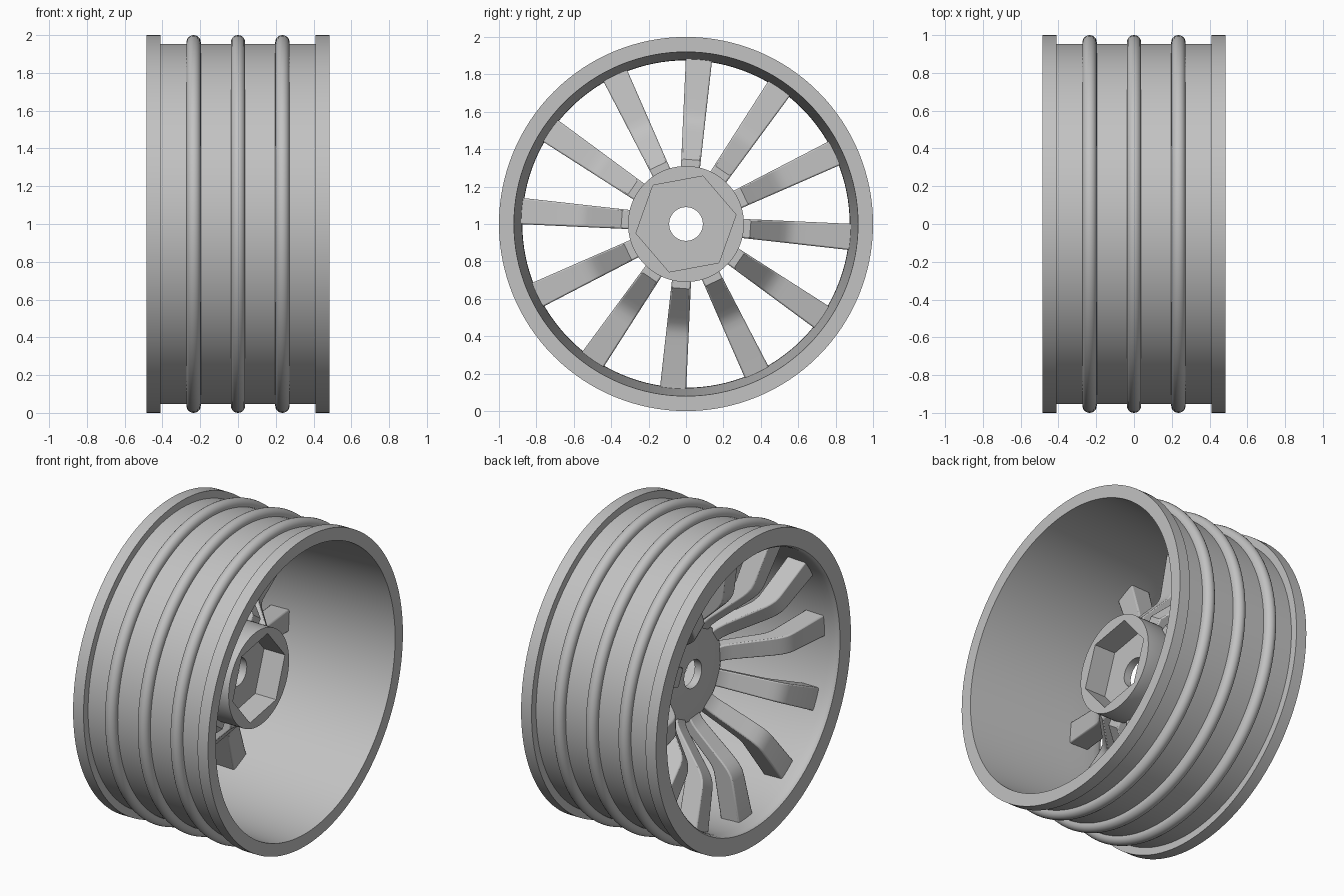
import bpy, bmesh, math
from mathutils import Matrix

if "Cube" in bpy.data.objects:
    bpy.data.objects.remove(bpy.data.objects["Cube"])

SHADE = (0.54, 0.54, 0.54, 1)
grey = bpy.data.materials.new("plain_grey")
grey.use_nodes = True
grey.diffuse_color = SHADE
grey.node_tree.nodes["Principled BSDF"].inputs["Base Color"].default_value = SHADE


def finish(name, bm, angle=35, bevel=0):
    bmesh.ops.recalc_face_normals(bm, faces=bm.faces[:])
    mesh = bpy.data.meshes.new(name)
    bm.to_mesh(mesh)
    bm.free()
    mesh.materials.append(grey)
    obj = bpy.data.objects.new(name, mesh)
    bpy.context.collection.objects.link(obj)
    if bevel:
        mod = obj.modifiers.new("soft_edges", 'BEVEL')
        mod.width, mod.segments = bevel, 2
        mod.limit_method, mod.angle_limit = 'ANGLE', math.radians(50)
    bpy.ops.object.select_all(action='DESELECT')
    obj.select_set(True)
    bpy.context.view_layer.objects.active = obj
    bpy.ops.object.shade_smooth_by_angle(angle=math.radians(angle))
    obj.location.z = 1


def skin(bm, rings, closed):
    """Join successive rings of points with quads."""
    rows = [[bm.verts.new(p) for p in ring] for ring in rings]
    pairs = list(zip(rows, rows[1:])) + ([(rows[-1], rows[0])] if closed else [])
    for a, b in pairs:
        for i in range(len(a)):
            j = (i + 1) % len(a)
            bm.faces.new((a[i], a[j], b[j], b[i]))
    return rows


def turned(name, profile, segs, start=0):
    """Turn (x, radius, is_hex) points about the x axis."""
    rings = []
    for x, r, is_hex in profile:
        ring = []
        for i in range(segs):
            t = 2 * math.pi * i / segs
            k = r
            if is_hex:
                k = r * math.cos(math.pi / 6) / math.cos(t % (math.pi / 3) - math.pi / 6)
            ring.append((x, k * math.cos(t + start), k * math.sin(t + start)))
        rings.append(ring)
    bm = bmesh.new()
    skin(bm, rings, True)
    finish(name, bm)


# Rim barrel: end flanges, three rounded beads and a tapering bore
HALF, LIP, DRUM, BEAD = 0.485, 0.41, 0.953, 0.038
outer = [(-HALF, 1), (-LIP, 1), (-LIP, DRUM)]
for cx in (-0.235, 0, 0.235):
    outer.append((cx - BEAD, DRUM))
    for i in range(11):
        a = math.pi * (1 - i / 10)
        outer.append((cx + BEAD * math.cos(a), 0.962 + BEAD * math.sin(a)))
    outer.append((cx + BEAD, DRUM))
outer += [(LIP, DRUM), (LIP, 1), (HALF, 1)]
bore = [(HALF, 0.92), (-0.24, 0.882), (-0.34, 0.877), (-0.42, 0.875),
        (-0.455, 0.876), (-0.475, 0.88), (-HALF, 0.888)]
turned("rim_barrel", [(x, r, False) for x, r in outer + bore], 128)

# Hub with axle hole and hexagonal socket
hub = [(-0.05, 0.09, False), (-0.05, 0.28, False), (-0.041, 0.301, False),
       (-0.02, 0.31, False), (0.15, 0.31, False), (0.15, 0.272, True),
       (0.0, 0.272, True), (0.0, 0.09, False)]
turned("hub", hub, 72, math.radians(10.5))

# Twelve dished spokes: (radius, outer face x, inner face x)
stations = [(0.27, -0.046, 0.0), (0.31, -0.068, 0.0), (0.345, -0.1, 0.0),
            (0.5, -0.265, -0.15), (0.53, -0.295, -0.178), (0.555, -0.315, -0.195),
            (0.585, -0.333, -0.207), (0.62, -0.343, -0.213), (0.89, -0.385, -0.25)]


def spoke(index):
    bm = bmesh.new()
    rings = []
    for r, xa, xb in stations:
        w = 0.052 + 0.033 * (r - 0.33)
        rings.append([(xa, -w, r), (xa, w, r), (xb, w, r), (xb, -w, r)])
    rows = skin(bm, rings, False)
    bm.faces.new(rows[0])
    bm.faces.new(rows[-1])
    turn = Matrix.Rotation(-math.radians(4.5 + 30 * index), 4, 'X')
    bmesh.ops.transform(bm, matrix=turn, verts=bm.verts[:])
    finish(f"spoke_{index + 1}", bm, 32, 0.008)


for n in range(12):
    spoke(n)
